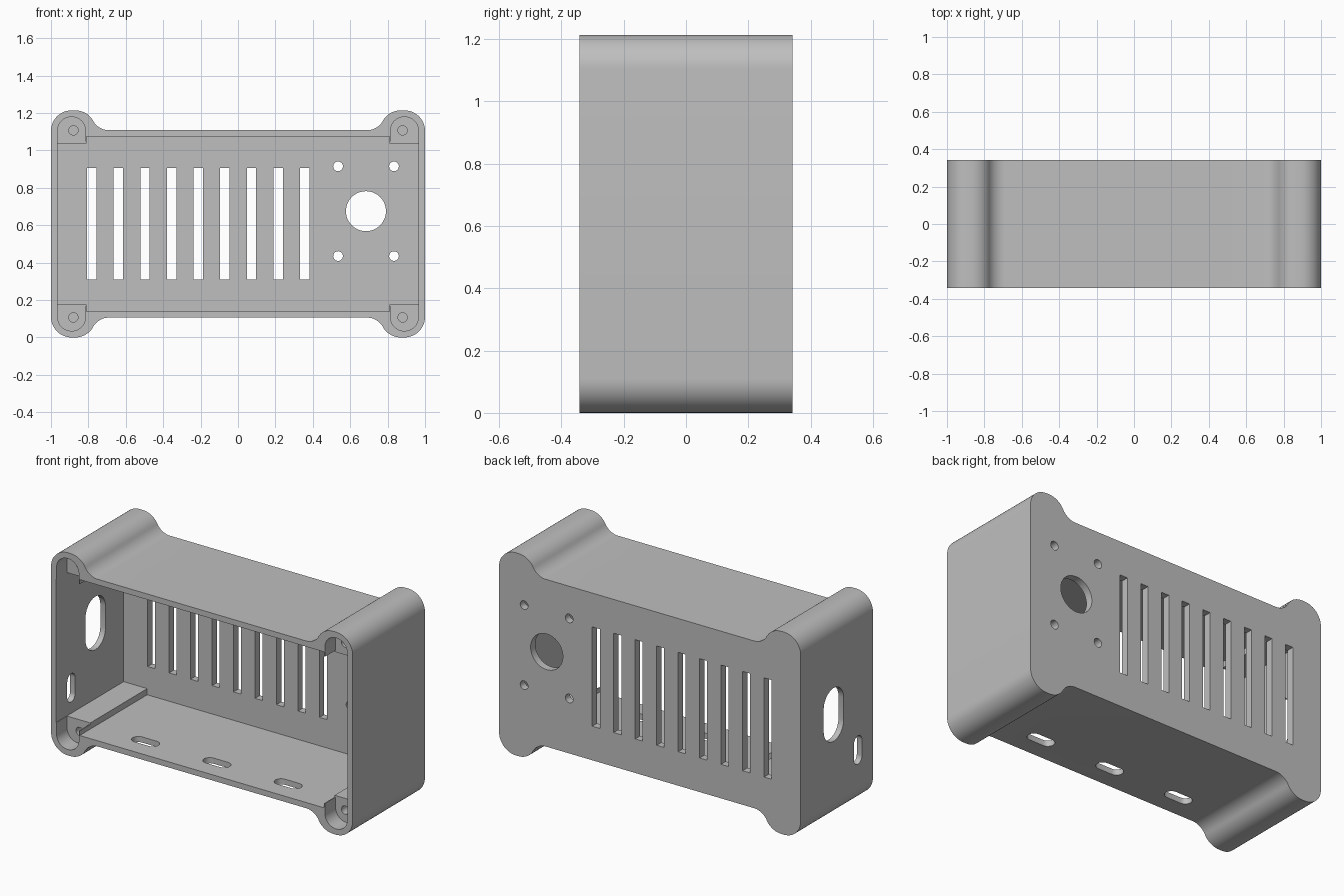
import bpy, bmesh
from math import cos, sin, radians, atan2, degrees

cube = bpy.data.objects.get("Cube")
if cube:
    bpy.data.objects.remove(cube, do_unlink=True)

MID = 0.607      # height of the case centre
FRONT, BACK = -0.342, 0.342
INNER_BACK = 0.297


def arc(cx, cz, r, start, end, n=12):
    angles = [radians(start + (end - start) * i / n) for i in range(n + 1)]
    return [(cx + r * cos(a), cz + r * sin(a)) for a in angles]


def circle(cx, cz, r, n=32):
    return arc(cx, cz, r, 0, 360, n)[:-1]


def rect(u0, u1, v0, v1):
    return [(u0, v0), (u1, v0), (u1, v1), (u0, v1)]


def capsule(u, v, length, width, upright):
    r, d = width / 2, (length - width) / 2
    if upright:
        return arc(u, v + d, r, 0, 180) + arc(u, v - d, r, 180, 360)
    return arc(u + d, v, r, -90, 90) + arc(u - d, v, r, 90, 270)


def four_way(quarter):
    """Mirror an upper right quarter outline into a closed loop around MID."""
    top = quarter + [(-x, z) for x, z in reversed(quarter)]
    loop = top + [(x, -z) for x, z in reversed(top)]
    return [(x, z + MID) for x, z in loop]


def prism(bm, outline, axis, start, end):
    place = {"x": lambda u, v, t: (t, u, v),
             "y": lambda u, v, t: (u, t, v),
             "z": lambda u, v, t: (u, v, t)}[axis]
    rings = [[bm.verts.new(place(u, v, t)) for u, v in outline] for t in (start, end)]
    n = len(outline)
    for ring in rings:
        bm.faces.new(ring)
    for i in range(n):
        j = (i + 1) % n
        bm.faces.new((rings[0][i], rings[0][j], rings[1][j], rings[1][i]))


def finish(bm, name):
    bmesh.ops.recalc_face_normals(bm, faces=bm.faces[:])
    mesh = bpy.data.meshes.new(name)
    bm.to_mesh(mesh)
    bm.free()
    obj = bpy.data.objects.new(name, mesh)
    bpy.context.collection.objects.link(obj)
    return obj


def cut(target, bm, name):
    cutter = finish(bm, name)
    cutter.hide_render = True
    mod = target.modifiers.new(name, "BOOLEAN")
    mod.operation, mod.solver, mod.object = "DIFFERENCE", "EXACT", cutter
    bpy.context.view_layer.objects.active = target
    bpy.ops.object.modifier_apply(modifier=name)
    bpy.data.objects.remove(cutter, do_unlink=True)


# Outer shell: a box with four rounded ears flowing into the top and bottom
ear_r, ear_z, body_z = 0.11, 0.497, 0.501
hollow_x, hollow_r = 0.69, 0.097
ear_x = 0.87
join = degrees(atan2(body_z + hollow_r - ear_z, hollow_x - ear_x))
quarter = (arc(0.89, ear_z, ear_r, 0, 90) + arc(ear_x, ear_z, ear_r, 90, join)
           + arc(hollow_x, body_z + hollow_r, hollow_r, join - 180, -90))
bm = bmesh.new()
prism(bm, four_way(quarter), "y", FRONT, BACK)
case = finish(bm, "case_shell")

# Open interior, leaving a solid screw rail along each corner
bm = bmesh.new()
rail = [(0.966, 0.43), (0.81, 0.43), (0.81, 0.467)]
prism(bm, four_way(rail), "y", FRONT - 0.1, INNER_BACK)
cut(case, bm, "interior")

# Rounded recesses in front of the screw rails
bm = bmesh.new()
for sx in (-1, 1):
    for sz in (-1, 1):
        pocket = ([(0.964, 0.4)] + arc(0.892, 0.5, 0.072, 0, 90)
                  + arc(0.888, 0.5, 0.072, 90, 180) + [(0.816, 0.44), (0.8, 0.44), (0.8, 0.4)])
        prism(bm, [(sx * x, MID + sz * z) for x, z in pocket], "y", FRONT - 0.1, FRONT + 0.1)
cut(case, bm, "corner_recesses")

bm = bmesh.new()
# Blind screw holes
for x in (-0.88, 0.88):
    for z in (-0.5, 0.5):
        prism(bm, circle(x, MID + z, 0.025, 20), "y", FRONT + 0.05, FRONT + 0.3)
# Vent slots, round opening and its four mounting holes in the back wall
for i in range(9):
    x = -0.782 + 0.1424 * i
    prism(bm, rect(x - 0.025, x + 0.025, 0.31, 0.905), "y", 0.2, 0.4)
prism(bm, circle(0.684, 0.675, 0.107, 48), "y", 0.2, 0.4)
for x in (0.535, 0.834):
    for z in (0.435, 0.915):
        prism(bm, circle(x, z, 0.026, 20), "y", 0.2, 0.4)
# Cable openings in one side wall
prism(bm, capsule(0.03, 0.63, 0.32, 0.19, True), "x", -1.1, -0.9)
prism(bm, capsule(-0.2, 0.33, 0.17, 0.075, True), "x", -1.1, -0.9)
# Mounting slots in the floor
for x in (-0.473, 0, 0.473):
    prism(bm, capsule(x, -0.2, 0.17, 0.075, False), "z", 0.05, 0.25)
cut(case, bm, "openings")

# Plain grey plastic
grey = bpy.data.materials.new("grey_plastic")
grey.use_nodes = True
colour = (0.52, 0.52, 0.52, 1)
grey.diffuse_color = colour
grey.node_tree.nodes["Principled BSDF"].inputs["Base Color"].default_value = colour
case.data.materials.clear()
case.data.materials.append(grey)

bpy.ops.object.select_all(action="DESELECT")
case.select_set(True)
bpy.context.view_layer.objects.active = case
bpy.ops.object.shade_smooth_by_angle(angle=radians(30))
